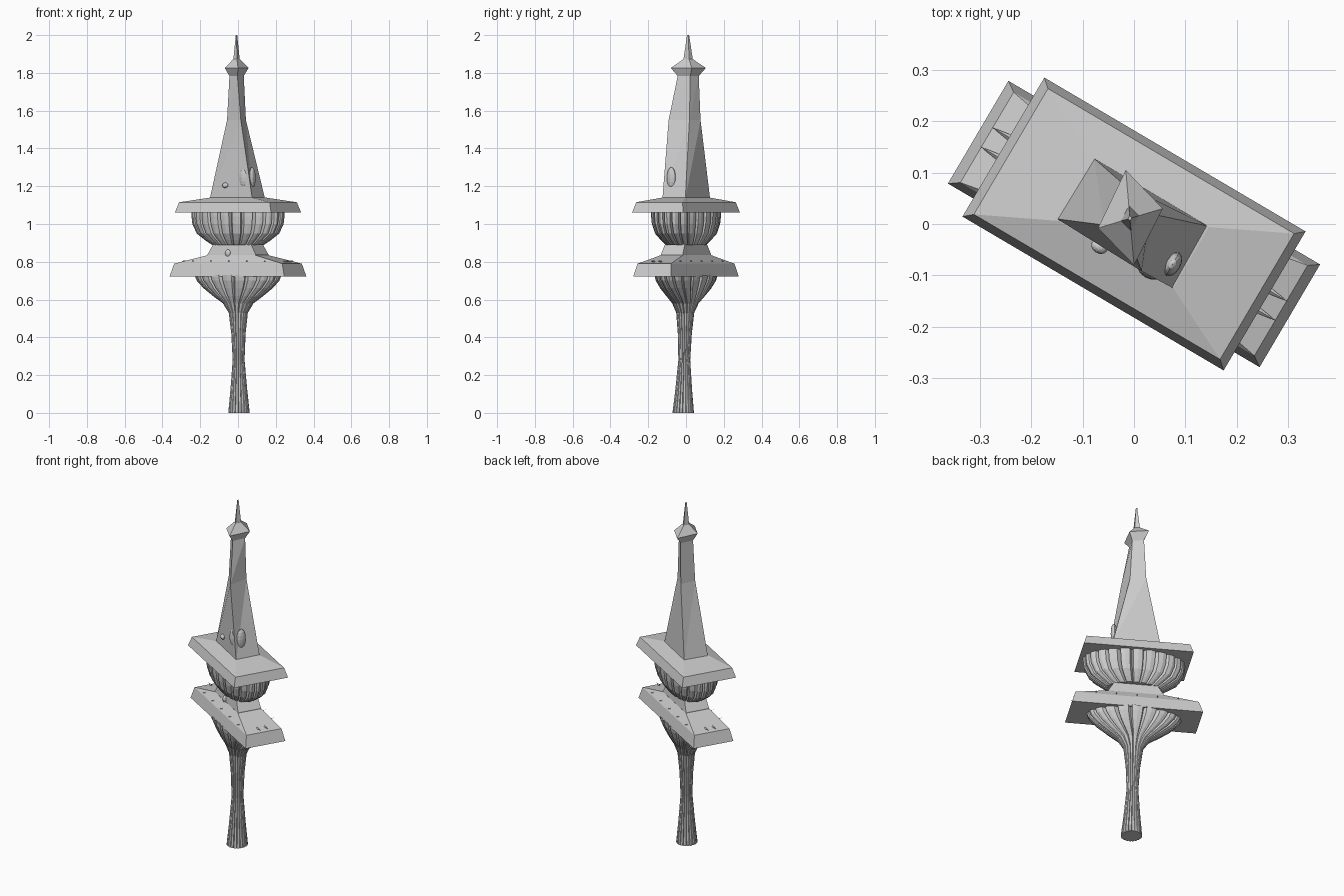
import bpy, bmesh, math
from mathutils import Vector, Matrix

cube = bpy.data.objects.get("Cube")
if cube:
    bpy.data.objects.remove(cube, do_unlink=True)

stone = bpy.data.materials.new("pale_grey_stone")
stone.use_nodes = True
GREY = (0.6, 0.6, 0.6, 1)
stone.diffuse_color = GREY
stone.node_tree.nodes["Principled BSDF"].inputs["Base Color"].default_value = GREY

TURN = Matrix.Rotation(math.radians(-30.5), 4, 'Z')


def add_object(name, bm):
    bmesh.ops.recalc_face_normals(bm, faces=bm.faces)
    mesh = bpy.data.meshes.new(name)
    bm.to_mesh(mesh)
    bm.free()
    mesh.materials.append(stone)
    obj = bpy.data.objects.new(name, mesh)
    bpy.context.collection.objects.link(obj)
    return obj


def loft(name, rings, matrix=TURN, twisted=False):
    """Skin a stack of equal rings and cap both ends."""
    bm = bmesh.new()
    rows = [[bm.verts.new(matrix @ Vector(p)) for p in ring] for ring in rings]
    n = len(rows[0])
    for low, high in zip(rows, rows[1:]):
        for i in range(n):
            j = (i + 1) % n
            if twisted:
                bm.faces.new((low[i], low[j], high[i]))
                bm.faces.new((low[j], high[j], high[i]))
            else:
                bm.faces.new((low[i], low[j], high[j], high[i]))
    bm.faces.new(rows[0][::-1])
    bm.faces.new(rows[-1])
    return add_object(name, bm)


def rect(z, w, d):
    return [(w, d, z), (-w, d, z), (-w, -d, z), (w, -d, z)]


def fluted(z, a, b, groove, flutes=24, shift=(0, 0)):
    """Oval ring of flat ribs with narrow grooves between them."""
    pts = []
    for i in range(flutes):
        for offset, r in ((-0.36, 1), (0, 1.02), (0.36, 1), (0.5, groove)):
            t = math.tau * (i + offset) / flutes
            pts.append((a * r * math.cos(t) + shift[0],
                        b * r * math.sin(t) + shift[1], z))
    return pts


# Fluted stem flaring from a round foot to an oval top
stem = [(0, .056, .056), (.12, .044, .044), (.28, .031, .031), (.42, .038, .036),
        (.53, .052, .045), (.58, .085, .062), (.62, .145, .083),
        (.66, .20, .10), (.70, .24, .114), (.73, .253, .119)]
loft("fluted_stem", [fluted(z, a, b, .88, 20, (.012 * (1 - z / .73), -.01 * (1 - z / .73)))
                     for z, a, b in stem])

# Lower slab with sloped top and block neck
loft("lower_slab", [rect(.723, .352, .116), rect(.79, .332, .102), rect(.835, .147, .068)])
loft("neck_block", [rect(.80, .152, .07), rect(.84, .147, .067), rect(.90, .112, .06)])

# Fluted oval bowl
bowl = [(.89, .15, .085), (.915, .19, .103), (.95, .238, .124), (1.0, .263, .136),
        (1.04, .268, .14), (1.07, .268, .14)]
loft("fluted_bowl", [fluted(z, a, b, .87) for z, a, b in bowl])

# Upper slab with shallow hipped roof
loft("upper_slab", [rect(1.062, .295, .157), rect(1.115, .278, .142), rect(1.14, .129, .069)])

# Twisted four-sided spire
FOOT = [(.144, -.004), (.076, -.125), (-.15, .01), (-.078, .128)]
WAIST = [(.042, .018), (.015, -.092), (-.058, -.002), (-.02, .077)]
KNOB = [(.056, .03), (0, -.08), (-.07, -.008), (-.016, .105)]
CENTRE = Vector((-.008, .011))


def section(corners, z, s=1):
    return [(*(CENTRE + (Vector(c) - CENTRE) * s), z) for c in corners]


FLAT = Matrix.Identity(4)
loft("spire", [section(FOOT, 1.13), section(WAIST, 1.55), section(KNOB, 1.785, .6)],
     FLAT, twisted=True)
loft("spire_cap", [section(KNOB, 1.783, .6), section(KNOB, 1.826), section(KNOB, 1.873, .27)], FLAT)
loft("spire_needle", [section(KNOB, 1.87, .27), section(KNOB, 2.0, .06)], FLAT)


# Oval bosses on the spire and neck
def boss(name, centre, size, turn):
    bm = bmesh.new()
    bmesh.ops.create_uvsphere(bm, u_segments=12, v_segments=8, radius=1)
    m = (Matrix.Translation(centre) @ Matrix.Rotation(math.radians(turn), 4, 'Z')
         @ Matrix.Diagonal((*size, 1)))
    bmesh.ops.transform(bm, matrix=m, verts=bm.verts)
    return add_object(name, bm)


boss("right_spire_boss", (.075, -.078, 1.245), (.016, .026, .056), -30)
boss("front_spire_boss", (.03, -.09, 1.245), (.026, .016, .05), -30)
boss("small_spire_boss", (-.068, -.045, 1.205), (.017, .012, .014), -30)
boss("back_spire_boss", (-.042, .022, 1.49), (.014, .02, .03), -30)
boss("left_neck_boss", (-.053, -.045, .845), (.016, .012, .02), -30)
boss("right_neck_boss", (.045, -.085, .83), (.022, .014, .016), -30)


# Small spikes lying on the lower slab, pointing outwards
def spike(name, x, y, angle):
    bm = bmesh.new()
    bmesh.ops.create_cone(bm, cap_ends=True, segments=4, radius1=.006, radius2=0, depth=.04)
    m = (TURN @ Matrix.Translation((x, y, .803)) @ Matrix.Rotation(angle, 4, 'Z')
         @ Matrix.Rotation(math.radians(85), 4, 'Y'))
    bmesh.ops.transform(bm, matrix=m, verts=bm.verts)
    return add_object(name, bm)


for side in (-1, 1):
    for k in (-1, 1):
        spike("end_spike", side * .315, k * .022, 0 if side > 0 else math.pi)
    for k in range(-2, 3):
        spike("long_side_spike", k * .11, side * .09, side * math.pi / 2)
